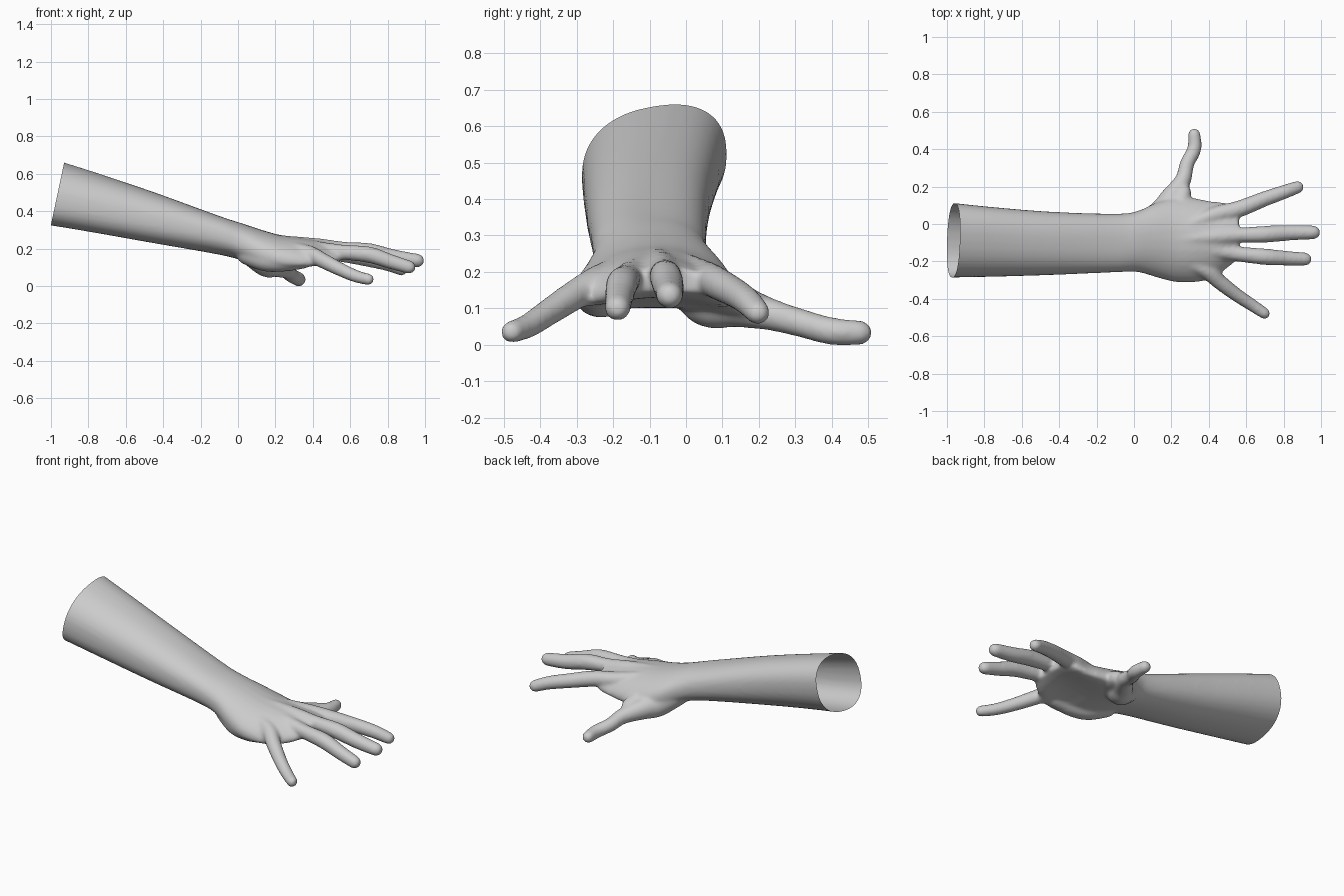
import bpy, bmesh, math
from mathutils import Vector

if "Cube" in bpy.data.objects:
    bpy.data.objects.remove(bpy.data.objects["Cube"], do_unlink=True)

SIDES = 32


def spline(points, steps):
    """Catmull-Rom interpolation of tuples of any length."""
    pts = [points[0]] + list(points) + [points[-1]]
    out = []
    for a, b, c, d in zip(pts, pts[1:], pts[2:], pts[3:]):
        for s in range(steps):
            t = s / steps
            out.append([q + t / 2 * (r - p + t * (2 * p - 5 * q + 4 * r - w
                        + t * (3 * (q - r) + w - p))) for p, q, r, w in zip(a, b, c, d)])
    return out + [list(points[-1])]


def loft(bm, rings):
    """Skin a list of vertex rings and close both ends."""
    loops = [[bm.verts.new(p) for p in ring] for ring in rings]
    faces = []
    for a, b in zip(loops, loops[1:]):
        for i in range(SIDES):
            j = (i + 1) % SIDES
            faces.append(bm.faces.new((a[i], a[j], b[j], b[i])))
    faces += [bm.faces.new(loops[0]), bm.faces.new(loops[-1])]
    bmesh.ops.recalc_face_normals(bm, faces=faces)


def limb_section(x, y_low, y_high, top, bottom, droop, tilt):
    """Rounded cross-section whose edges droop and which may tilt sideways."""
    ring = []
    for i in range(SIDES):
        a = 2 * math.pi * i / SIDES
        u = math.copysign(abs(math.cos(a)) ** 0.85, math.cos(a))
        v = math.copysign(abs(math.sin(a)) ** 0.85, math.sin(a))
        ring.append((x, (y_low + y_high) / 2 + u * (y_high - y_low) / 2,
                     (top + bottom) / 2 + v * (top - bottom) / 2 - droop * u * u + tilt * u))
    return ring


def digit(bm, path):
    """Tube along (x, y, z, radius) points with rounded ends."""
    pts = spline(path, 6)
    centres = [Vector(p[:3]) for p in pts]
    radii = [p[3] for p in pts]
    start = (centres[0] - centres[1]).normalized()
    end = (centres[-1] - centres[-2]).normalized()
    angles = [math.radians(k) for k in (20, 40, 60, 75, 85)]
    c0, r0, c1, r1 = centres[0], radii[0], centres[-1], radii[-1]
    centres = ([c0 + start * r0 * math.sin(a) for a in reversed(angles)] + centres
               + [c1 + end * r1 * math.sin(a) for a in angles])
    radii = ([r0 * math.cos(a) for a in reversed(angles)] + radii
             + [r1 * math.cos(a) for a in angles])
    rings = []
    for k, (c, r) in enumerate(zip(centres, radii)):
        along = (centres[min(k + 1, len(centres) - 1)] - centres[max(k - 1, 0)]).normalized()
        side = along.cross(Vector((0, 0, 1))).normalized()
        up = side.cross(along)
        rings.append([c + r * (side * math.cos(2 * math.pi * i / SIDES)
                               + up * math.sin(2 * math.pi * i / SIDES)) for i in range(SIDES)])
    loft(bm, rings)


bm = bmesh.new()

# Forearm, wrist and palm: x, y low, y high, top, bottom, droop, tilt
sections = [
    (-1.10, -.288, .128, .712, .355, 0, .04),
    (-.80, -.283, .095, .622, .303, 0, .03),
    (-.45, -.273, .066, .508, .238, 0, .015),
    (-.10, -.258, .055, .382, .175, 0, 0),
    (.02, -.257, .070, .343, .145, .01, 0),
    (.12, -.285, .115, .310, .115, .03, 0),
    (.22, -.310, .140, .282, .110, .045, 0),
    (.32, -.312, .138, .268, .125, .06, 0),
    (.42, -.290, .120, .252, .135, .06, 0),
    (.50, -.235, .112, .236, .140, .045, 0),
    (.56, -.185, .080, .222, .155, .025, 0),
]
loft(bm, [limb_section(*s) for s in spline(sections, 5)])

# Index, middle, ring and little finger, each starting as a tendon ridge
digit(bm, [(.2, -.04, .255, .02), (.42, .045, .2, .042), (.56, .08, .18, .045),
           (.7, .135, .15, .041), (.8, .17, .125, .038), (.875, .197, .096, .034)])
digit(bm, [(.2, -.085, .262, .02), (.42, -.07, .222, .042), (.56, -.06, .205, .04),
           (.7, -.055, .192, .045), (.83, -.047, .162, .042), (.96, -.045, .143, .037)])
digit(bm, [(.2, -.13, .255, .02), (.4, -.14, .21, .04), (.55, -.16, .19, .04),
           (.7, -.175, .175, .044), (.81, -.183, .14, .04), (.915, -.188, .108, .036)])
digit(bm, [(.2, -.18, .235, .02), (.37, -.24, .185, .042), (.46, -.312, .14, .041),
           (.55, -.38, .095, .037), (.63, -.433, .06, .034), (.698, -.478, .043, .031)])

# Thumb with its heel, web to the index finger, and outer heel of the palm
digit(bm, [(.05, 0, .19, .06), (.15, .06, .13, .073), (.2, .14, .115, .06),
           (.262, .235, .09, .044), (.283, .32, .066, .039),
           (.322, .4, .045, .038), (.322, .478, .041, .034)])
digit(bm, [(.24, .06, .16, .055), (.265, .17, .125, .042)])
digit(bm, [(.05, -.18, .18, .06), (.15, -.22, .15, .065),
           (.25, -.245, .145, .06), (.35, -.25, .15, .05)])

mesh = bpy.data.meshes.new("arm_and_hand")
bm.to_mesh(mesh)
bm.free()
arm = bpy.data.objects.new("arm_and_hand", mesh)
bpy.context.collection.objects.link(arm)

# Fuse all parts into one continuous skin
remesh = arm.modifiers.new("fuse", "REMESH")
remesh.mode = "VOXEL"
remesh.voxel_size = 0.009
smooth = arm.modifiers.new("soften", "SMOOTH")
smooth.factor = 0.5
smooth.iterations = 14
bpy.context.view_layer.update()
skin = bpy.data.meshes.new_from_object(arm.evaluated_get(bpy.context.evaluated_depsgraph_get()))
arm.modifiers.clear()
arm.data = skin
skin.name = "arm_and_hand"

# Open, slanted cut at the elbow end
bm = bmesh.new()
bm.from_mesh(skin)
bmesh.ops.bisect_plane(bm, geom=bm.verts[:] + bm.edges[:] + bm.faces[:], clear_outer=True,
                       plane_co=(-1, 0, .335), plane_no=(-.33, 0, .07))
lowest = min(v.co.z for v in bm.verts)
for v in bm.verts:
    v.co.z -= lowest
for f in bm.faces:
    f.smooth = True
bm.to_mesh(skin)
bm.free()

# Plain grey skin
grey = bpy.data.materials.new("light_grey")
grey.use_nodes = True
colour = (.6, .6, .6, 1)
grey.diffuse_color = colour
grey.node_tree.nodes["Principled BSDF"].inputs["Base Color"].default_value = colour
skin.materials.clear()
skin.materials.append(grey)
